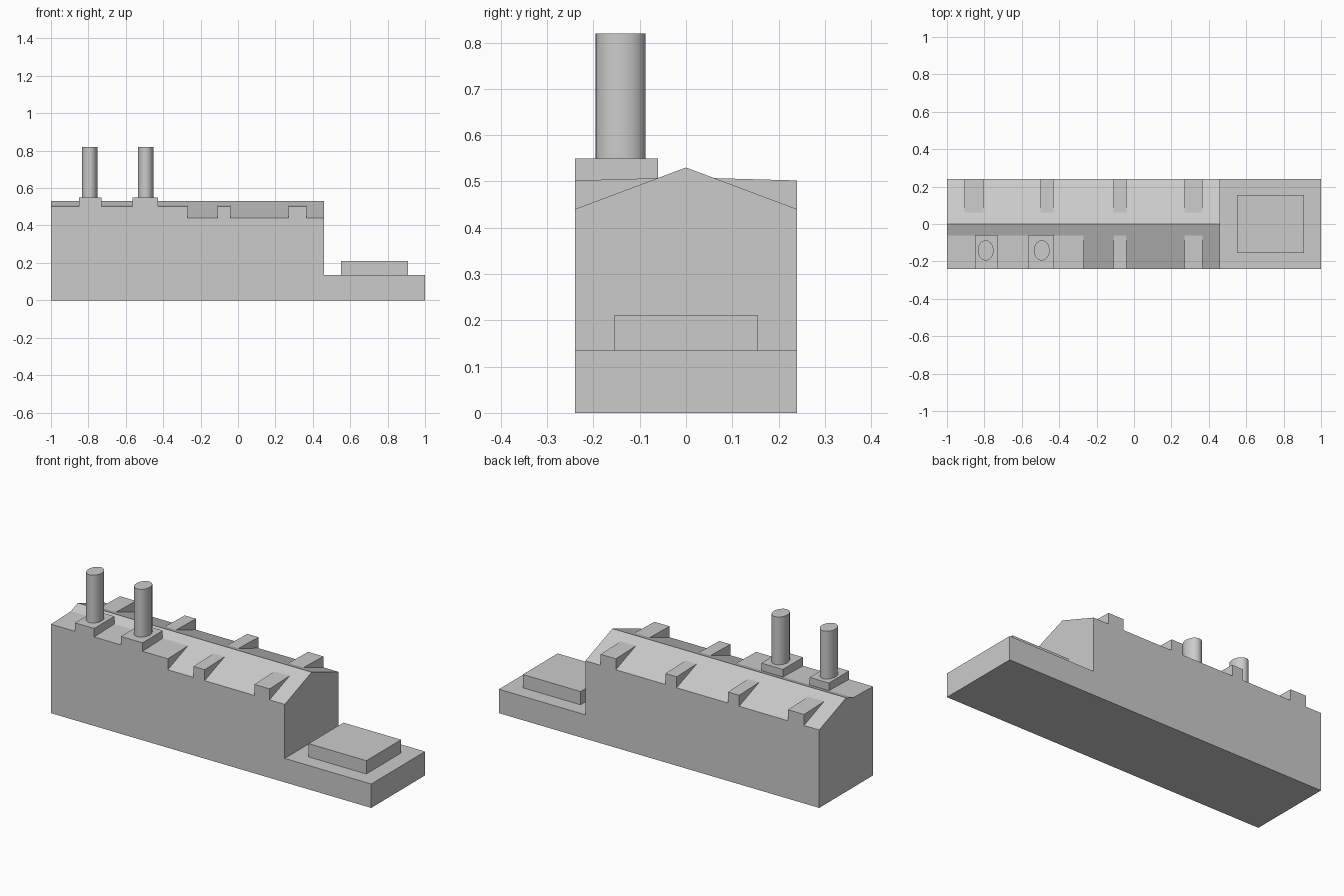
import bpy, bmesh
from mathutils import Vector

if "Cube" in bpy.data.objects:
    bpy.data.objects.remove(bpy.data.objects["Cube"])

HALF_W, EAVE, RIDGE = 0.24, 0.44, 0.53


def finish(name, bm):
    bmesh.ops.recalc_face_normals(bm, faces=bm.faces)
    mesh = bpy.data.meshes.new(name)
    bm.to_mesh(mesh)
    bm.free()
    obj = bpy.data.objects.new(name, mesh)
    bpy.context.collection.objects.link(obj)
    return obj


def extrude(points, offset):
    bm = bmesh.new()
    face = bm.faces.new([bm.verts.new(p) for p in points])
    result = bmesh.ops.extrude_face_region(bm, geom=[face], use_keep_orig=True)
    verts = [g for g in result["geom"] if isinstance(g, bmesh.types.BMVert)]
    bmesh.ops.translate(bm, verts=verts, vec=offset)
    return bm


def box(name, x0, x1, y0, y1, z0, z1):
    corners = [(x0, y0, z0), (x1, y0, z0), (x1, y1, z0), (x0, y1, z0)]
    return finish(name, extrude(corners, (0, 0, z1 - z0)))


def roof_wedge(name, x0, x1, side):
    # Nearly flat top growing out of the roof slope
    profile = [(0.06, 0.507), (HALF_W, 0.502), (HALF_W, EAVE)]
    points = [(x0, side * y, z) for y, z in profile]
    return finish(name, extrude(points, (x1 - x0, 0, 0)))


# Hall and low annex share one stepped side profile; the roof is cut to a gable
steps = [(-1, 0), (1, 0), (1, 0.135), (0.46, 0.135), (0.46, 0.7), (-1, 0.7)]
hall = extrude([(x, -HALF_W, z) for x, z in steps], (0, 2 * HALF_W, 0))
for side in (-1, 1):
    cut = bmesh.ops.bisect_plane(
        hall, geom=hall.verts[:] + hall.edges[:] + hall.faces[:],
        plane_co=(0, 0, RIDGE),
        plane_no=Vector((0, side * (RIDGE - EAVE), HALF_W)).normalized(),
        clear_outer=True)
    rim = [g for g in cut["geom_cut"] if isinstance(g, bmesh.types.BMEdge)]
    bmesh.ops.edgeloop_fill(hall, edges=rim)
finish("hall", hall)

# Raised slab on the annex
box("annex_roof_slab", 0.55, 0.91, -0.155, 0.155, 0.135, 0.21)

# Long raised roof section below the chimneys
roof_wedge("chimney_roof", -1, -0.27, -1)

# Dormers on both slopes
for x0, x1 in ((-0.905, -0.805), (-0.5, -0.43), (-0.11, -0.04), (0.27, 0.365)):
    roof_wedge("back_dormer", x0, x1, 1)
    if x0 > -0.27:
        roof_wedge("front_dormer", x0, x1, -1)

# Chimneys, slightly oval, on square plinths
for x, x0, x1 in ((-0.793, -0.85, -0.73), (-0.493, -0.563, -0.428)):
    box("chimney_plinth", x0, x1, -HALF_W, -0.06, 0.49, 0.55)
    bpy.ops.mesh.primitive_cylinder_add(
        vertices=32, radius=1, depth=0.28, location=(x, -0.141, 0.68))
    chimney = bpy.context.object
    chimney.name = "chimney"
    chimney.scale = (0.042, 0.054, 1)
    bpy.ops.object.transform_apply(location=False, rotation=False, scale=True)
    bpy.ops.object.shade_smooth_by_angle()
